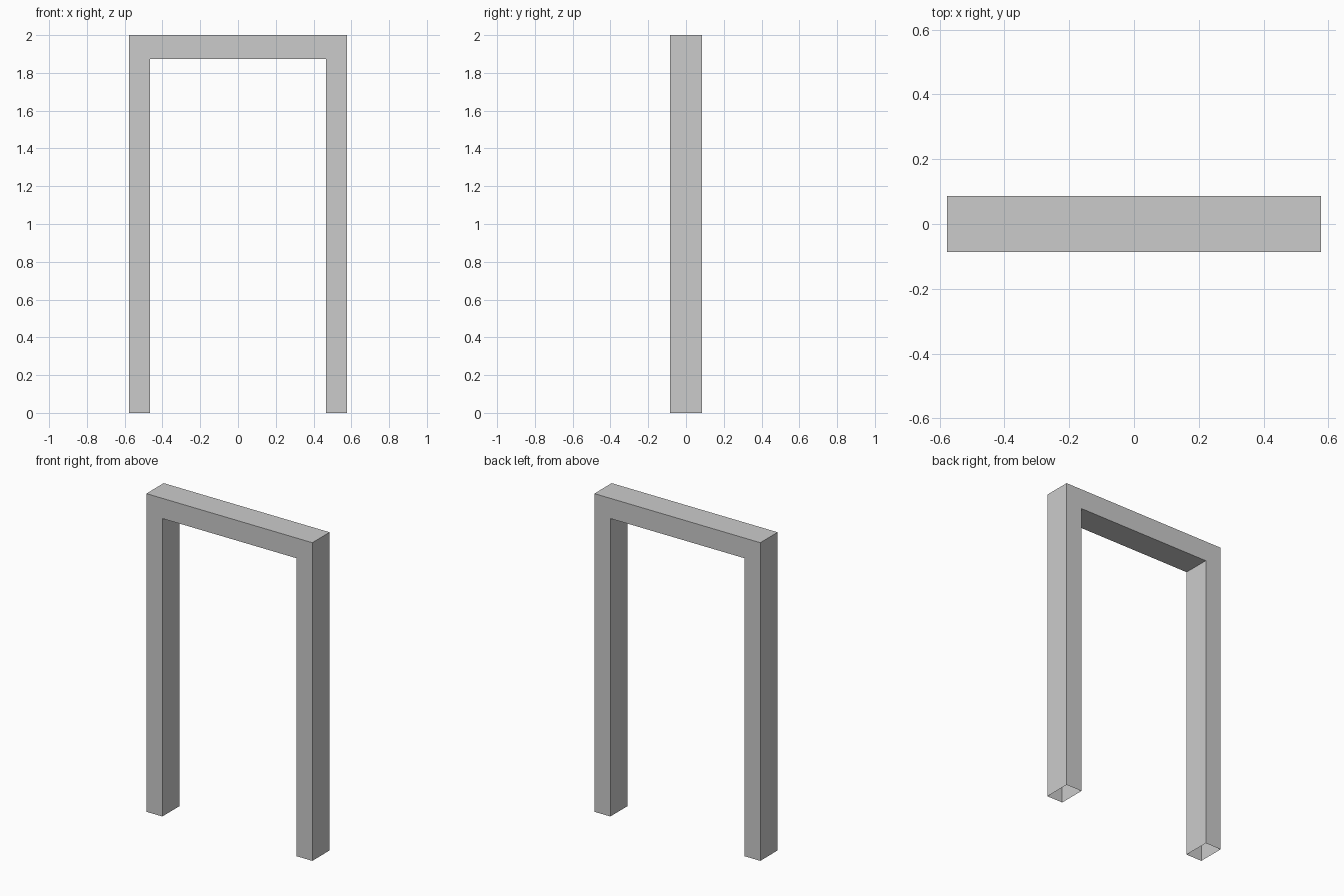
import bpy, bmesh

if "Cube" in bpy.data.objects:
    bpy.data.objects.remove(bpy.data.objects["Cube"])

HALF_W, INNER_W = 0.577, 0.466
TOP, INNER_TOP = 2.0, 1.873
HALF_D = 0.086

# Front profile: right half, mirrored to make the full arch
right = [(HALF_W, TOP), (HALF_W, 0), (INNER_W, 0), (INNER_W, INNER_TOP)]
profile = right + [(-x, z) for x, z in reversed(right)]

bm = bmesh.new()
face = bm.faces.new([bm.verts.new((x, -HALF_D, z)) for x, z in profile])

# Extrude the profile through its depth
ext = bmesh.ops.extrude_face_region(bm, geom=[face], use_keep_orig=True)
moved = [g for g in ext["geom"] if isinstance(g, bmesh.types.BMVert)]
bmesh.ops.translate(bm, verts=moved, vec=(0, 2 * HALF_D, 0))
bmesh.ops.recalc_face_normals(bm, faces=bm.faces)

# Leg feet are open underneath
feet = [f for f in bm.faces if all(v.co.z < 0.001 for v in f.verts)]
bmesh.ops.delete(bm, geom=feet, context='FACES')

mesh = bpy.data.meshes.new("door_frame")
bm.to_mesh(mesh)
bm.free()
bpy.context.collection.objects.link(bpy.data.objects.new("door_frame", mesh))
